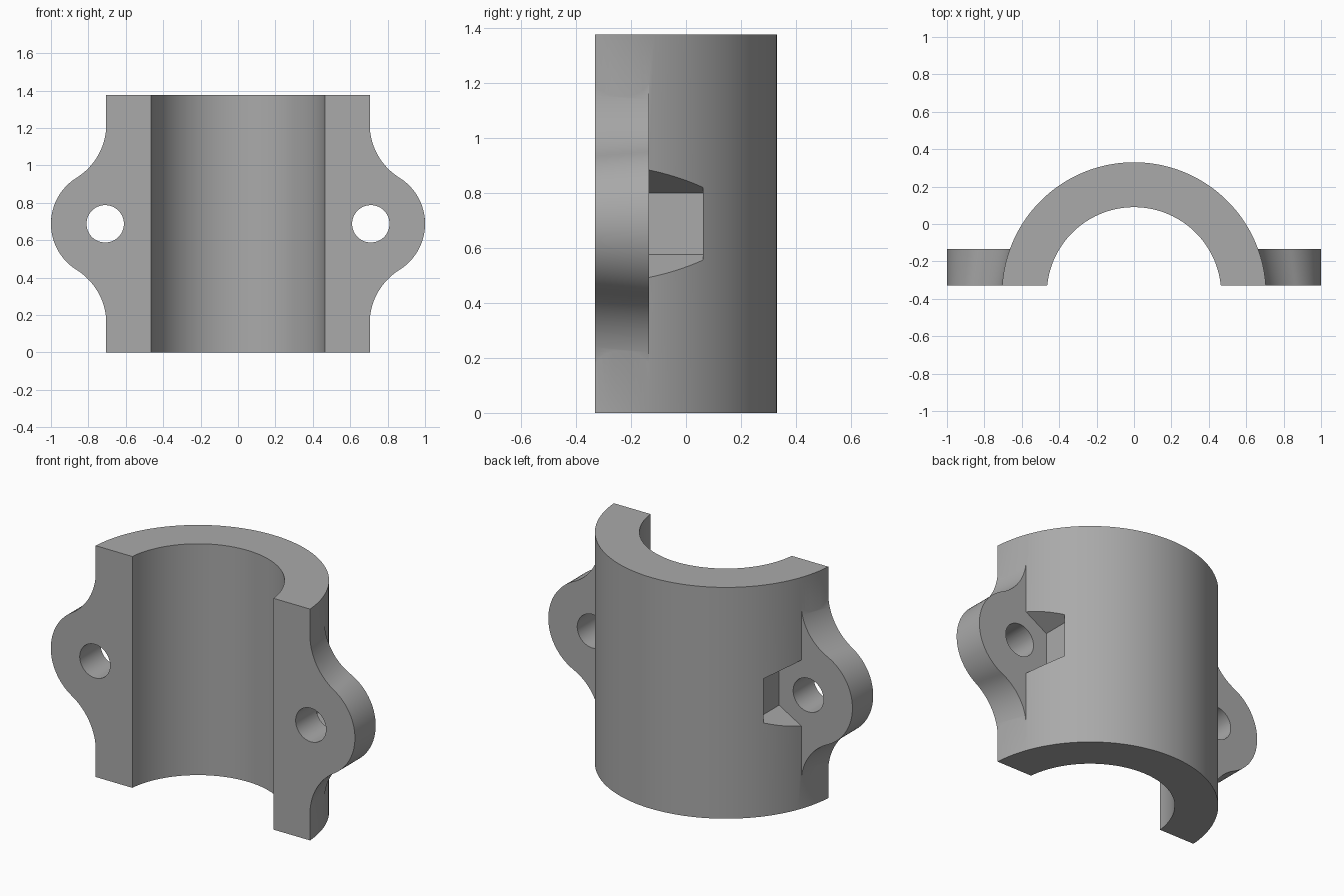
import bpy, bmesh
from math import sin, cos, pi, sqrt, acos, atan2

if "Cube" in bpy.data.objects:
    bpy.data.objects.remove(bpy.data.objects["Cube"])

HEIGHT, MID = 1.375, 0.6875
FRONT, EAR_BACK, POCKET_TOP = -0.33, -0.135, 0.0625
AXIS_Y, OUTER, INNER = -0.3765, 0.7065, 0.4665
BOLT_X, EAR_R, HOLE_R, NUT_R = 0.71, 0.29, 0.1, 0.222
FILLET_H = 0.533          # fillet centre height above the middle

grey = bpy.data.materials.new("plain grey")
grey.use_nodes = True
grey.diffuse_color = (0.4, 0.4, 0.4, 1)
grey.node_tree.nodes["Principled BSDF"].inputs["Base Color"].default_value = (0.4, 0.4, 0.4, 1)


def loft(name, loop_a, loop_b):
    """Closed solid between two matching loops of points."""
    bm = bmesh.new()
    a = [bm.verts.new(p) for p in loop_a]
    b = [bm.verts.new(p) for p in loop_b]
    bm.faces.new(a)
    bm.faces.new(b[::-1])
    for i in range(len(a)):
        j = (i + 1) % len(a)
        bm.faces.new((a[j], a[i], b[i], b[j]))
    bmesh.ops.recalc_face_normals(bm, faces=bm.faces[:])
    mesh = bpy.data.meshes.new(name)
    bm.to_mesh(mesh)
    bm.free()
    mesh.materials.append(grey)
    obj = bpy.data.objects.new(name, mesh)
    bpy.context.collection.objects.link(obj)
    return obj


def ring_arc(radius, count=96):
    """Arc about the bore axis, from the right front edge to the left."""
    a0 = atan2(FRONT - AXIS_Y, sqrt(radius ** 2 - (FRONT - AXIS_Y) ** 2))
    angles = [a0 + (pi - 2 * a0) * i / count for i in range(count + 1)]
    return [(radius * cos(a), AXIS_Y + radius * sin(a)) for a in angles]


def ear_outline(side, y):
    """Rounded lug blended by concave fillets into the shell at depth y."""
    x0 = sqrt(OUTER ** 2 - (y - AXIS_Y) ** 2) - 0.001
    a = x0 - BOLT_X
    r = (a * a + FILLET_H ** 2 - EAR_R ** 2) / (2 * (EAR_R - a))
    tangent = acos((a + r) / (EAR_R + r))
    upper = [(0.56, FILLET_H)]
    for i in range(21):
        t = pi + tangent * i / 20
        upper.append((x0 + r + r * cos(t), FILLET_H + r * sin(t)))
    for i in range(1, 21):
        t = tangent * (1 - i / 20)
        upper.append((BOLT_X + EAR_R * cos(t), EAR_R * sin(t)))
    outline = upper + [(x, -z) for x, z in upper[-2::-1]]
    return [(side * x, y, MID + z) for x, z in outline]


def prism(name, x, radius, sides, y0, y1):
    """Prism along y with a flat side facing the bore."""
    angles = [2 * pi * (i + 0.5) / sides for i in range(sides)]
    pts = [(x + radius * cos(a), MID + radius * sin(a)) for a in angles]
    return loft(name, [(px, y0, z) for px, z in pts], [(px, y1, z) for px, z in pts])


def combine(target, tool, operation):
    mod = target.modifiers.new(operation.lower(), 'BOOLEAN')
    mod.operation, mod.solver, mod.object = operation, 'EXACT', tool
    bpy.context.view_layer.objects.active = target
    bpy.ops.object.modifier_apply(modifier=mod.name)
    bpy.data.objects.remove(tool)


# Half-round shell
section = ring_arc(OUTER) + ring_arc(INNER)[::-1]
clamp = loft("clamp_half", [(x, y, 0) for x, y in section],
             [(x, y, HEIGHT) for x, y in section])

# Bolt ears, nut pockets and bolt holes on both sides
for side in (1, -1):
    ear = loft("ear", ear_outline(side, FRONT), ear_outline(side, EAR_BACK))
    combine(clamp, ear, 'UNION')
    x = side * BOLT_X
    combine(clamp, prism("nut_pocket", x, NUT_R, 6, EAR_BACK, POCKET_TOP), 'DIFFERENCE')
    combine(clamp, prism("bolt_hole", x, HOLE_R, 48, FRONT - 0.1, EAR_BACK + 0.05), 'DIFFERENCE')

# Smooth curved walls, crisp edges
bpy.ops.object.select_all(action='DESELECT')
clamp.select_set(True)
bpy.context.view_layer.objects.active = clamp
bpy.ops.object.shade_smooth_by_angle(angle=pi / 7)
